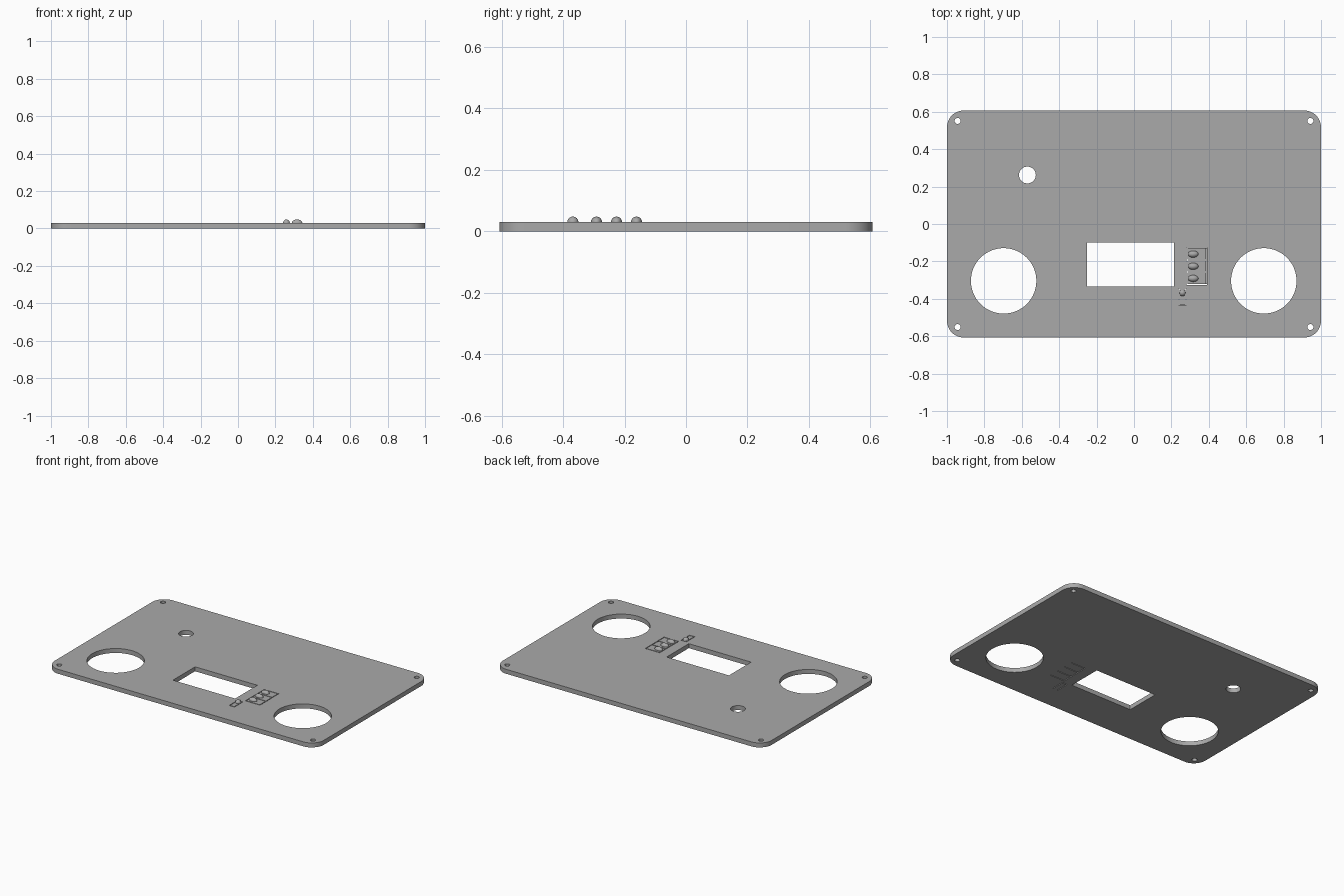
import bpy, bmesh
from mathutils import Matrix, Vector

if "Cube" in bpy.data.objects:
    bpy.data.objects.remove(bpy.data.objects["Cube"])

T = 0.03          # plate thickness
HALF_Y = 0.607
SLOT = 0.005

grey = bpy.data.materials.new("panel grey")
grey.use_nodes = True
COLOR = (0.40, 0.40, 0.40, 1)
grey.diffuse_color = COLOR
grey.node_tree.nodes["Principled BSDF"].inputs["Base Color"].default_value = COLOR


def add_object(name, bm):
    mesh = bpy.data.meshes.new(name)
    bm.to_mesh(mesh)
    bm.free()
    mesh.materials.append(grey)
    obj = bpy.data.objects.new(name, mesh)
    bpy.context.collection.objects.link(obj)
    return obj


def box(name, x0, x1, y0, y1, z0, z1, corner=0):
    bm = bmesh.new()
    size = Vector((x1 - x0, y1 - y0, z1 - z0))
    mid = Vector((x0 + x1, y0 + y1, z0 + z1)) / 2
    bmesh.ops.create_cube(bm, size=1, matrix=Matrix.Translation(mid) @ Matrix.Diagonal(size).to_4x4())
    if corner:
        upright = [e for e in bm.edges if abs(e.verts[0].co.z - e.verts[1].co.z) > 0.001]
        bmesh.ops.bevel(bm, geom=upright, offset=corner, segments=12, profile=0.5, affect='EDGES')
    return add_object(name, bm)


def cylinder(name, x, y, r, sides):
    bm = bmesh.new()
    bmesh.ops.create_cone(bm, cap_ends=True, segments=sides, radius1=r, radius2=r, depth=0.2,
                          matrix=Matrix.Translation((x, y, 0)))
    return add_object(name, bm)


def dome(name, x, y, rx, ry, rz):
    # Upper half of an ellipsoid, sunk a hair into its tab
    bm = bmesh.new()
    bmesh.ops.create_uvsphere(bm, u_segments=32, v_segments=16, radius=1)
    bmesh.ops.bisect_plane(bm, geom=bm.verts[:] + bm.edges[:] + bm.faces[:],
                           plane_co=(0, 0, -0.05), plane_no=(0, 0, 1), clear_inner=True)
    bmesh.ops.transform(bm, verts=bm.verts, matrix=Matrix.Translation((x, y, T)) @ Matrix.Diagonal((rx, ry, rz, 1)))
    obj = add_object(name, bm)
    for p in obj.data.polygons:
        p.use_smooth = True
    return obj


# Panel plate with rounded corners
plate = box("panel_plate", -1, 1, -HALF_Y, HALF_Y, 0, T, corner=0.09)

# Round openings: two large, one small, four screw holes
cutters = [cylinder("large_hole_cutter", x, -0.304, 0.175, 64) for x in (-0.697, 0.694)]
cutters.append(cylinder("small_hole_cutter", -0.57, 0.262, 0.045, 40))
cutters += [cylinder("screw_hole_cutter", sx * 0.943, sy * 0.551, 0.016, 24)
            for sx in (-1, 1) for sy in (-1, 1)]

# Display window
cutters.append(box("window_cutter", -0.25, 0.213, -0.334, -0.099, -0.1, 0.1))

# Comb of slots freeing three button tabs
X0, X1, Y0, Y1 = 0.287, 0.391, -0.323, -0.127
cutters.append(box("comb_spine_cutter", X0 - SLOT, X0, Y0 - SLOT / 2, Y1 + SLOT / 2, -0.1, 0.1))
for i in range(4):
    y = Y0 + (Y1 - Y0) * i / 3
    cutters.append(box("comb_slot_cutter", X0 - SLOT / 2, X1, y - SLOT / 2, y + SLOT / 2, -0.1, 0.1))
# Hinge groove across the three tabs
cutters.append(box("hinge_groove_cutter", X1 - SLOT, X1, Y0, Y1, T / 2, 0.1))

# U-shaped slot freeing the small tab, with its hinge groove
U0, U1, V0, V1 = 0.239, 0.280, -0.437, -0.346
cutters.append(box("small_tab_end_cutter", U0, U1, V1 - SLOT, V1, -0.1, 0.1))
for x in (U0, U1 - SLOT):
    cutters.append(box("small_tab_side_cutter", x, x + SLOT, V0, V1 - SLOT / 2, -0.1, 0.1))
cutters.append(box("small_hinge_cutter", U0 + SLOT / 2, U1 - SLOT / 2, V0, V0 + SLOT, T / 2, 0.1))

# Cut everything, keep the finished mesh, drop the cutters
for c in cutters:
    mod = plate.modifiers.new(c.name, 'BOOLEAN')
    mod.operation, mod.solver, mod.object = 'DIFFERENCE', 'EXACT', c
deps = bpy.context.evaluated_depsgraph_get()
finished = bpy.data.meshes.new_from_object(plate.evaluated_get(deps))
plate.modifiers.clear()
plate.data = finished
for c in cutters:
    bpy.data.objects.remove(c)

bpy.ops.object.select_all(action='DESELECT')
plate.select_set(True)
bpy.context.view_layer.objects.active = plate
bpy.ops.object.shade_smooth_by_angle()

# Button domes
for i, y in enumerate((-0.161, -0.226, -0.291)):
    dome(f"button_dome_{i + 1}", 0.316, y, 0.028, 0.018, 0.018)
dome("small_button_dome", 0.259, -0.368, 0.018, 0.018, 0.018)
